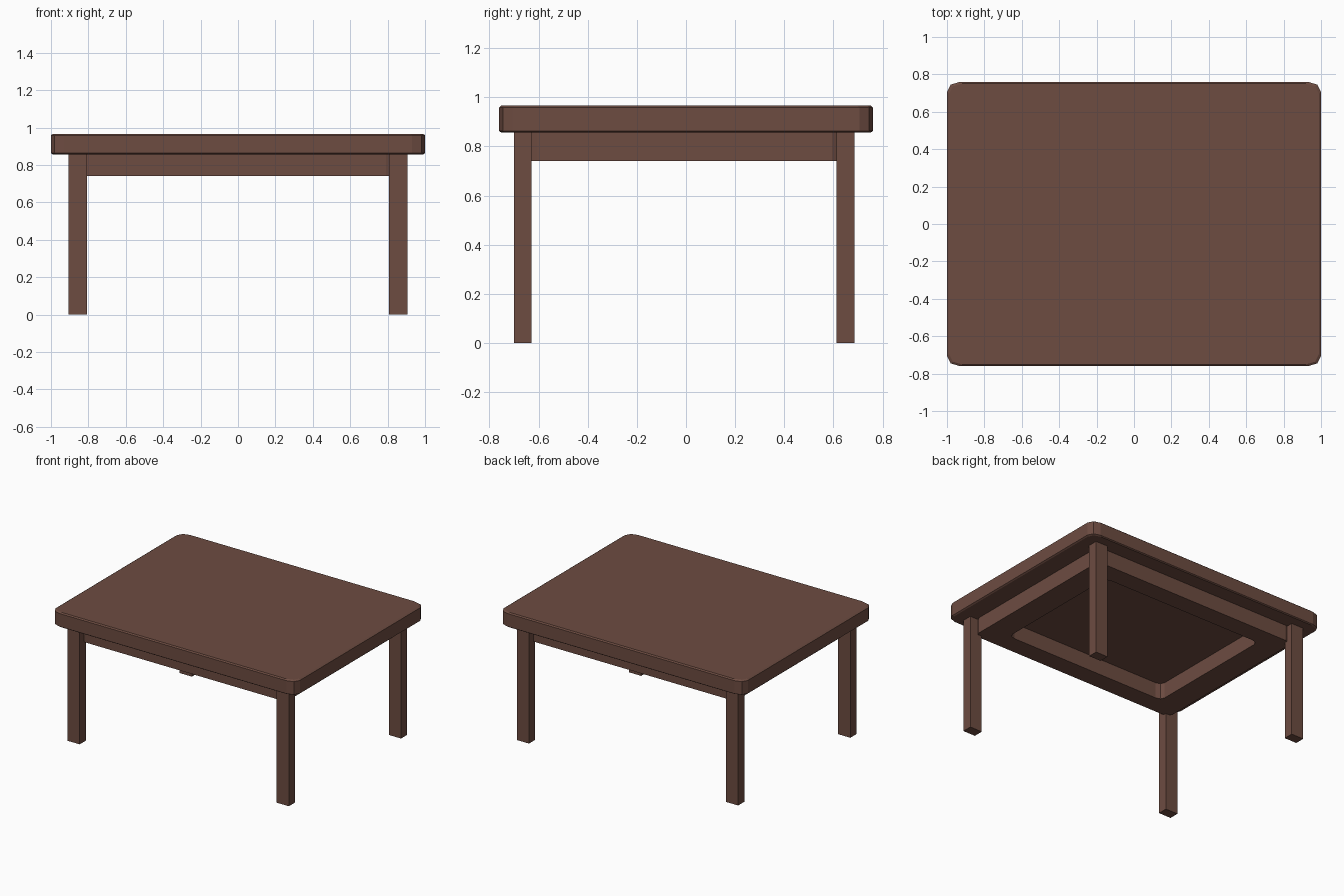
import bpy, bmesh

if "Cube" in bpy.data.objects:
    bpy.data.objects.remove(bpy.data.objects["Cube"])

wood = bpy.data.materials.new("brown_wood")
wood.diffuse_color = (0.153, 0.072, 0.053, 1)
wood.use_nodes = True
wood.node_tree.nodes["Principled BSDF"].inputs["Base Color"].default_value = wood.diffuse_color

# Quarter outline of the rounded rectangle, counter-clockwise
CORNER = [(1.0, 0.705), (0.98, 0.745), (0.93, 0.76)]


def outline(s):
    q = [(x * s, y * s) for x, y in CORNER]
    return (q + [(-x, y) for x, y in reversed(q)]
            + [(-x, -y) for x, y in q] + [(x, -y) for x, y in reversed(q)])


def finish(bm, name):
    bmesh.ops.recalc_face_normals(bm, faces=bm.faces)
    mesh = bpy.data.meshes.new(name)
    bm.to_mesh(mesh)
    bm.free()
    mesh.materials.append(wood)
    ob = bpy.data.objects.new(name, mesh)
    bpy.context.collection.objects.link(ob)
    return ob


def loft(name, rings, closed=False):
    """Skin a stack of (scale, z) outlines; closed joins last to first."""
    bm = bmesh.new()
    loops = [[bm.verts.new((x, y, z)) for x, y in outline(s)] for s, z in rings]
    n = len(loops[0])
    pairs = list(zip(loops, loops[1:]))
    if closed:
        pairs.append((loops[-1], loops[0]))
    else:
        bm.faces.new(loops[0])
        bm.faces.new(loops[-1])
    for a, b in pairs:
        for i in range(n):
            j = (i + 1) % n
            bm.faces.new((a[i], a[j], b[j], b[i]))
    return finish(bm, name)


# Table top with small softened edges
loft("table_top", [(0.99, 0.857), (1.0, 0.863), (1.0, 0.959), (0.988, 0.967)])

# Apron: thick hollow frame under the top
apron = loft("apron", [(0.85, 0.74), (0.85, 0.857), (0.665, 0.857), (0.665, 0.74)],
             closed=True)
apron.location.y = -0.006

# Four straight legs
for side, sx in (("left", -1), ("right", 1)):
    for end, y in (("front", -0.664), ("back", 0.649)):
        bm = bmesh.new()
        bmesh.ops.create_cube(bm, size=1)
        bmesh.ops.scale(bm, vec=(0.1, 0.072, 0.858), verts=bm.verts)
        leg = finish(bm, f"{end}_{side}_leg")
        leg.location = (sx * 0.857, y, 0.429)
